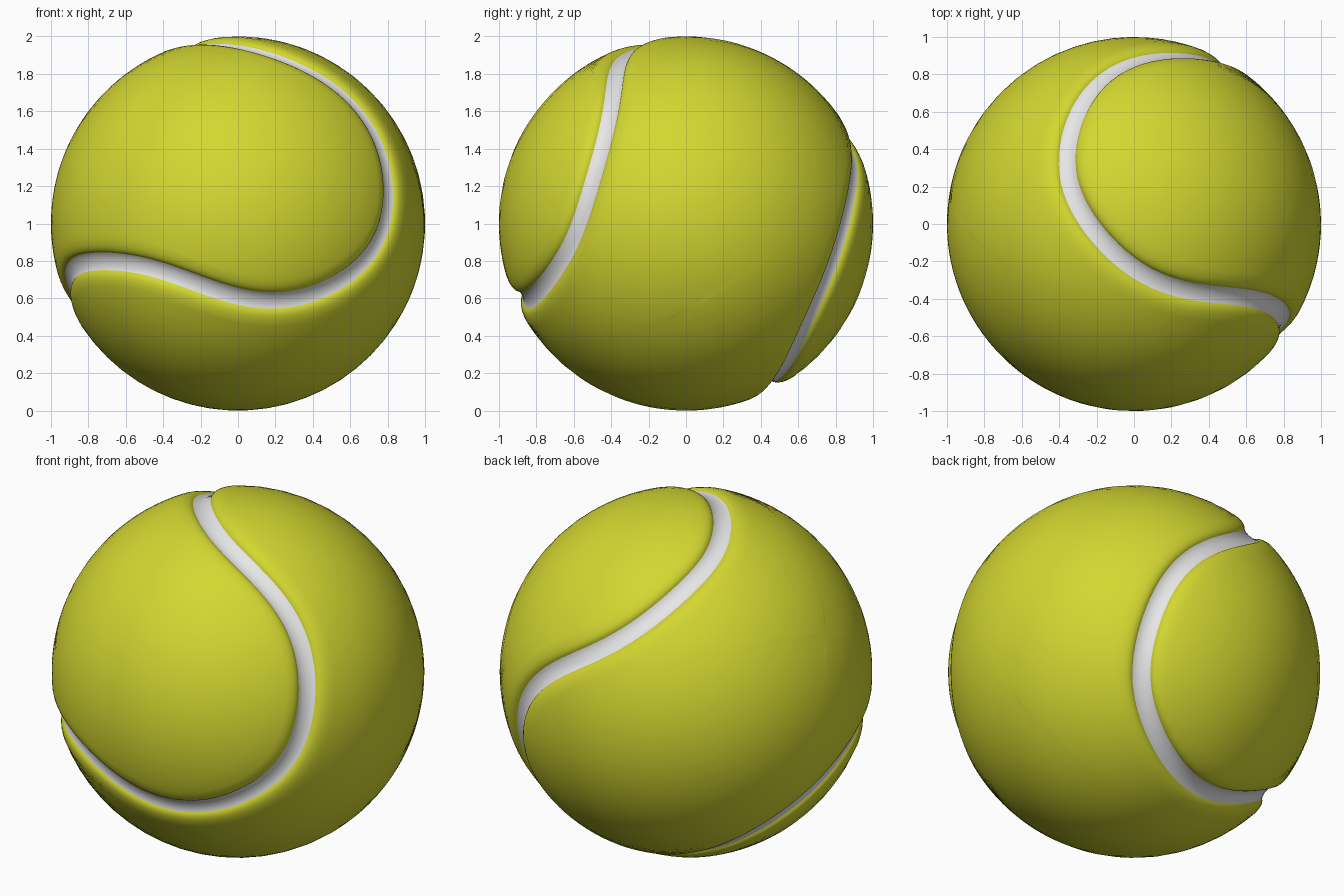
import bpy, bmesh, math
from mathutils import Vector

if "Cube" in bpy.data.objects:
    bpy.data.objects.remove(bpy.data.objects["Cube"])

COLS = 160
CENTRE = Vector((0, 0, 1))

# Ball frame: X and Y pass through the necks of the seam, Z through the panel middles
X = Vector((-0.148, -0.922, -0.358)).normalized()
Y = Vector((0.422, -0.38, 0.823))
Y = (Y - X * Y.dot(X)).normalized()
Z = X.cross(Y)


def material(name, rgb):
    m = bpy.data.materials.new(name)
    m.diffuse_color = (*rgb, 1)
    m.use_nodes = True
    m.node_tree.nodes["Principled BSDF"].inputs["Base Color"].default_value = m.diffuse_color
    return m


felt = material("yellow green felt", (0.65, 0.68, 0.03))
rubber = material("white seam", (0.80, 0.80, 0.80))


def seam(t):
    """Point of the seam centre line on the unit sphere."""
    z = -0.715 * math.sin(2 * t)
    lon = t - 0.2 * math.sin(4 * t)
    r = math.sqrt(1 - z * z)
    return X * (r * math.cos(lon)) + Y * (r * math.sin(lon)) + Z * z


def offset(i, d):
    """Direction at angle d sideways from the seam."""
    t = 2 * math.pi * i / COLS
    p = seam(t)
    side = p.cross(seam(t + 0.001) - seam(t - 0.001)).normalized()
    return p * math.cos(d) + side * math.sin(d)


def build(name, rings, mat, pole=None):
    bm = bmesh.new()
    rows = [[bm.verts.new(CENTRE + p) for p in ring] for ring in rings]
    for a, b in zip(rows, rows[1:]):
        for i in range(COLS):
            j = (i + 1) % COLS
            bm.faces.new((a[i], a[j], b[j], b[i]))
    if pole:
        tip = bm.verts.new(CENTRE + pole)
        for i in range(COLS):
            bm.faces.new((rows[-1][i], rows[-1][(i + 1) % COLS], tip))
    # Turn every face outward
    for f in bm.faces:
        f.normal_update()
        if f.normal.dot(f.calc_center_median() - CENTRE) < 0:
            f.normal_flip()
        f.smooth = True
    me = bpy.data.meshes.new(name)
    bm.to_mesh(me)
    bm.free()
    me.materials.append(mat)
    ob = bpy.data.objects.new(name, me)
    bpy.context.collection.objects.link(ob)


# Hollow white seam strip: (angle from centre line, radius)
groove = [(-0.05, 0.970), (-0.038, 0.963), (-0.02, 0.958), (0, 0.956),
          (0.02, 0.958), (0.038, 0.963), (0.05, 0.970)]
build("seam", [[offset(i, d) * r for i in range(COLS)] for d, r in groove], rubber)

# Two felt panels with a rounded lip, each closing on its own pole
lip = [(0.05, 0.970), (0.056, 0.978), (0.066, 0.986), (0.08, 0.992),
       (0.10, 0.997), (0.13, 1.0)]
for name, s in (("felt_panel_a", 1), ("felt_panel_b", -1)):
    rings = [[offset(i, s * d) * r for i in range(COLS)] for d, r in lip]
    edge = rings[-1]
    rings += [[p.normalized().slerp(Z * s, k / 20) for p in edge] for k in range(1, 20)]
    build(name, rings, felt, Z * s)
